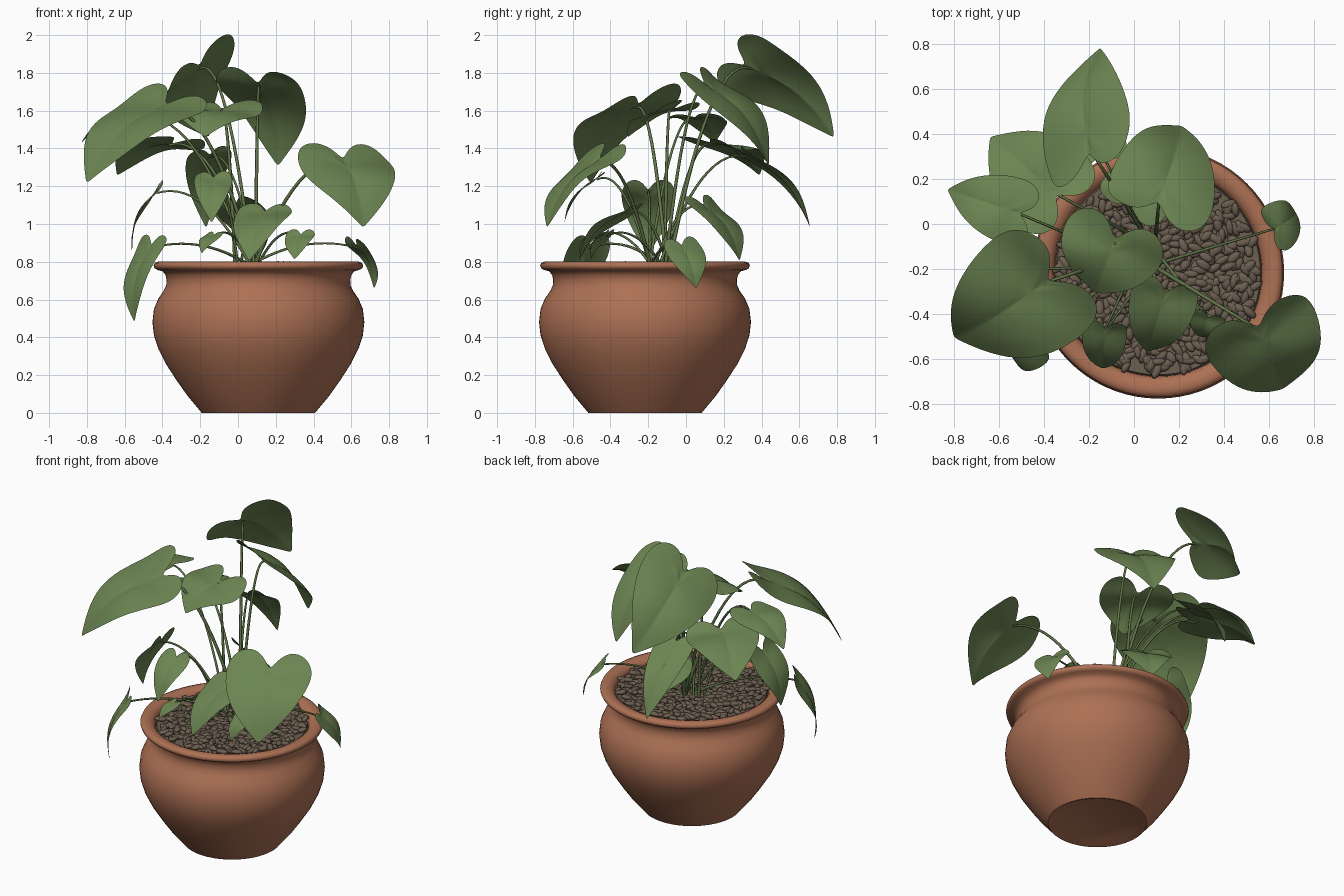
import bpy, bmesh, math, random
from mathutils import Vector, Matrix

if "Cube" in bpy.data.objects:
    bpy.data.objects.remove(bpy.data.objects["Cube"])

random.seed(4)
PX, PY = 0.108, -0.217          # pot axis


def material(name, rgb):
    m = bpy.data.materials.new(name)
    m.diffuse_color = (*rgb, 1)
    m.use_nodes = True
    m.node_tree.nodes["Principled BSDF"].inputs["Base Color"].default_value = m.diffuse_color
    return m


CLAY = material("terracotta", (0.42, 0.165, 0.09))
LEAF = material("leaf_green", (0.15, 0.235, 0.085))
STEM = material("stem_green", (0.12, 0.18, 0.065))
GRAVEL = material("gravel_brown", (0.15, 0.112, 0.08))


def finish(name, bm, mat, smooth=None):
    me = bpy.data.meshes.new(name)
    bm.to_mesh(me)
    bm.free()
    me.materials.append(mat)
    ob = bpy.data.objects.new(name, me)
    bpy.context.collection.objects.link(ob)
    if smooth:
        bpy.ops.object.select_all(action='DESELECT')
        ob.select_set(True)
        bpy.context.view_layer.objects.active = ob
        bpy.ops.object.shade_smooth_by_angle(angle=math.radians(smooth))
    return ob


def lathe(name, profile, mat, n=72):
    bm = bmesh.new()
    rings = []
    for r, z in profile:
        rings.append([bm.verts.new((PX + r * math.cos(2 * math.pi * i / n),
                                    PY + r * math.sin(2 * math.pi * i / n), z)) for i in range(n)])
    for a, b in zip(rings, rings[1:]):
        for i in range(n):
            j = (i + 1) % n
            bm.faces.new((a[i], a[j], b[j], b[i]))
    bm.faces.new(rings[0][::-1])
    bm.faces.new(rings[-1])
    return finish(name, bm, mat, 50)


# pot: slightly hollow foot, bulging body, pinched neck and rolled rim
lathe("pot", [(0.25, 0.02), (0.29, 0), (0.30, 0), (0.31, 0.012), (0.375, 0.09), (0.435, 0.175),
              (0.49, 0.26), (0.53, 0.34), (0.553, 0.41), (0.561, 0.48), (0.553, 0.55),
              (0.53, 0.605), (0.502, 0.645), (0.488, 0.675), (0.486, 0.705), (0.492, 0.73),
              (0.508, 0.75), (0.535, 0.757), (0.55, 0.766), (0.555, 0.78), (0.549, 0.794),
              (0.53, 0.801), (0.505, 0.80), (0.48, 0.79), (0.465, 0.77), (0.46, 0.74)], CLAY)

# gravel: bed with scattered elongated stones
lathe("gravel_bed", [(0.462, 0.745), (0.455, 0.768)], GRAVEL)
bm = bmesh.new()
for i in range(520):
    r = 0.445 * math.sqrt((i + 0.5) / 520)
    a = i * 2.39996 + random.uniform(-0.1, 0.1)
    m = (Matrix.Translation((PX + r * math.cos(a), PY + r * math.sin(a), random.uniform(0.774, 0.788)))
         @ Matrix.Rotation(random.uniform(0, math.pi), 4, 'Z')
         @ Matrix.Rotation(random.uniform(-0.25, 0.25), 4, 'Y')
         @ Matrix.Diagonal((random.uniform(0.03, 0.04), random.uniform(0.016, 0.021), 0.014, 1)))
    bmesh.ops.create_icosphere(bm, subdivisions=2, radius=1, matrix=m)
finish("gravel_stones", bm, GRAVEL, 60)

# half outline of a heart shaped leaf: (side, along)
HALF = [(0, -0.02), (0.14, -0.3), (0.42, -0.54), (0.78, -0.48), (1.0, -0.17), (1.02, 0.14),
        (0.9, 0.4), (0.66, 0.65), (0.34, 0.86), (0.1, 0.99), (0, 1.05)]
OUTLINE = HALF + [(-x, y) for x, y in HALF[-2:0:-1]]


def leaf(name, base, tip, half_width, roll):
    base, tip = Vector(base), Vector(tip)
    axis = tip - base
    length = axis.length
    axis.normalize()
    side = axis.cross(Vector((0, 0, 1))).normalized()
    up = side.cross(axis)
    c, s = math.cos(math.radians(roll)), math.sin(math.radians(roll))
    side, up = side * c + up * s, up * c - side * s
    phase = random.uniform(0, 6)

    def place(x, y):
        along = y * length if y > 0 else y * half_width
        h = 0.14 * length * math.sin(math.pi * max(y, 0)) + half_width * (
            0.16 * abs(x) - 0.2 * x * x + 0.09 * x * math.sin(5 * y + phase))
        if y < 0:
            h -= 0.2 * half_width * y * y
        return base + side * x * half_width + axis * along + up * h

    bm = bmesh.new()
    # the rings shrink toward a point on the midrib
    rings = [[bm.verts.new(place(x * f, 0.12 + (y - 0.12) * f)) for x, y in OUTLINE]
             for f in (1, 0.7, 0.35)]
    mid = bm.verts.new(place(0, 0.12))
    n = len(OUTLINE)
    for i in range(n):
        j = (i + 1) % n
        for a, b in zip(rings, rings[1:]):
            bm.faces.new((a[i], a[j], b[j], b[i]))
        bm.faces.new((rings[-1][i], rings[-1][j], mid))
    bmesh.ops.recalc_face_normals(bm, faces=bm.faces)
    ob = finish(name, bm, LEAF, 180)
    ob.modifiers.new("smooth", 'SUBSURF').levels = 2
    ob.modifiers["smooth"].render_levels = 2
    stem(name + "_stem", place(0, 0.02) - up * 0.004, 0.005 + 0.012 * half_width)


def stem(name, end, radius):
    # arching stalk from the clump at the middle of the pot
    a = random.uniform(0, 2 * math.pi)
    start = Vector((0.04 + 0.06 * math.cos(a), -0.14 + 0.06 * math.sin(a), 0.76))
    ctrl = start.lerp(end, 0.5)
    ctrl.z = end.z + 0.08
    cu = bpy.data.curves.new(name, 'CURVE')
    cu.dimensions = '3D'
    cu.bevel_depth = radius
    cu.bevel_resolution = 1
    sp = cu.splines.new('POLY')
    sp.points.add(14)
    for i, p in enumerate(sp.points):
        t = i / 14
        q = start * (1 - t) ** 2 + ctrl * 2 * t * (1 - t) + end * t * t
        p.co = (*q, 1)
        p.radius = 1.3 - 0.5 * t
    sp.use_smooth = True
    cu.materials.append(STEM)
    bpy.context.collection.objects.link(bpy.data.objects.new(name, cu))


# tall leaves
leaf("leaf_top_back", (-0.20, 0.33, 1.83), (-0.16, 0.77, 1.48), 0.25, 45)
leaf("leaf_back_right", (0.11, 0.11, 1.73), (0.21, 0.43, 1.33), 0.24, -8)
leaf("leaf_centre", (-0.09, -0.08, 1.60), (-0.17, -0.30, 1.47), 0.23, 0)
leaf("leaf_back_left", (-0.36, 0.14, 1.42), (-0.63, 0.38, 1.27), 0.22, -5)
leaf("leaf_back_low", (-0.15, 0.32, 1.36), (-0.17, 0.65, 1.00), 0.12, 10)
leaf("leaf_left", (-0.52, 0.05, 1.56), (-0.82, 0.15, 1.44), 0.15, 0)
leaf("leaf_left_large", (-0.40, -0.26, 1.62), (-0.79, -0.50, 1.24), 0.29, 12)
leaf("leaf_right_large", (0.56, -0.47, 1.33), (0.66, -0.73, 1.00), 0.26, 0)
# lower leaves
leaf("leaf_front_heart", (0.14, -0.31, 1.06), (0.06, -0.56, 0.82), 0.15, 0)
leaf("leaf_front_left", (-0.13, -0.47, 1.24), (-0.14, -0.64, 1.02), 0.10, 0)
leaf("leaf_front_small", (-0.13, -0.48, 0.94), (-0.19, -0.56, 0.85), 0.06, 0)
leaf("leaf_right_small", (0.33, -0.42, 0.94), (0.30, -0.50, 0.82), 0.08, 0)
leaf("leaf_right_rim", (0.63, -0.02, 0.88), (0.72, 0.05, 0.67), 0.11, -12)
leaf("leaf_left_front_rim", (-0.46, -0.51, 0.88), (-0.55, -0.57, 0.50), 0.13, 0)
leaf("leaf_left_rim", (-0.43, -0.20, 1.17), (-0.56, -0.20, 0.86), 0.14, 0)
leaf("leaf_back_small", (-0.01, 0.10, 1.09), (0.10, 0.28, 0.82), 0.16, 0)
